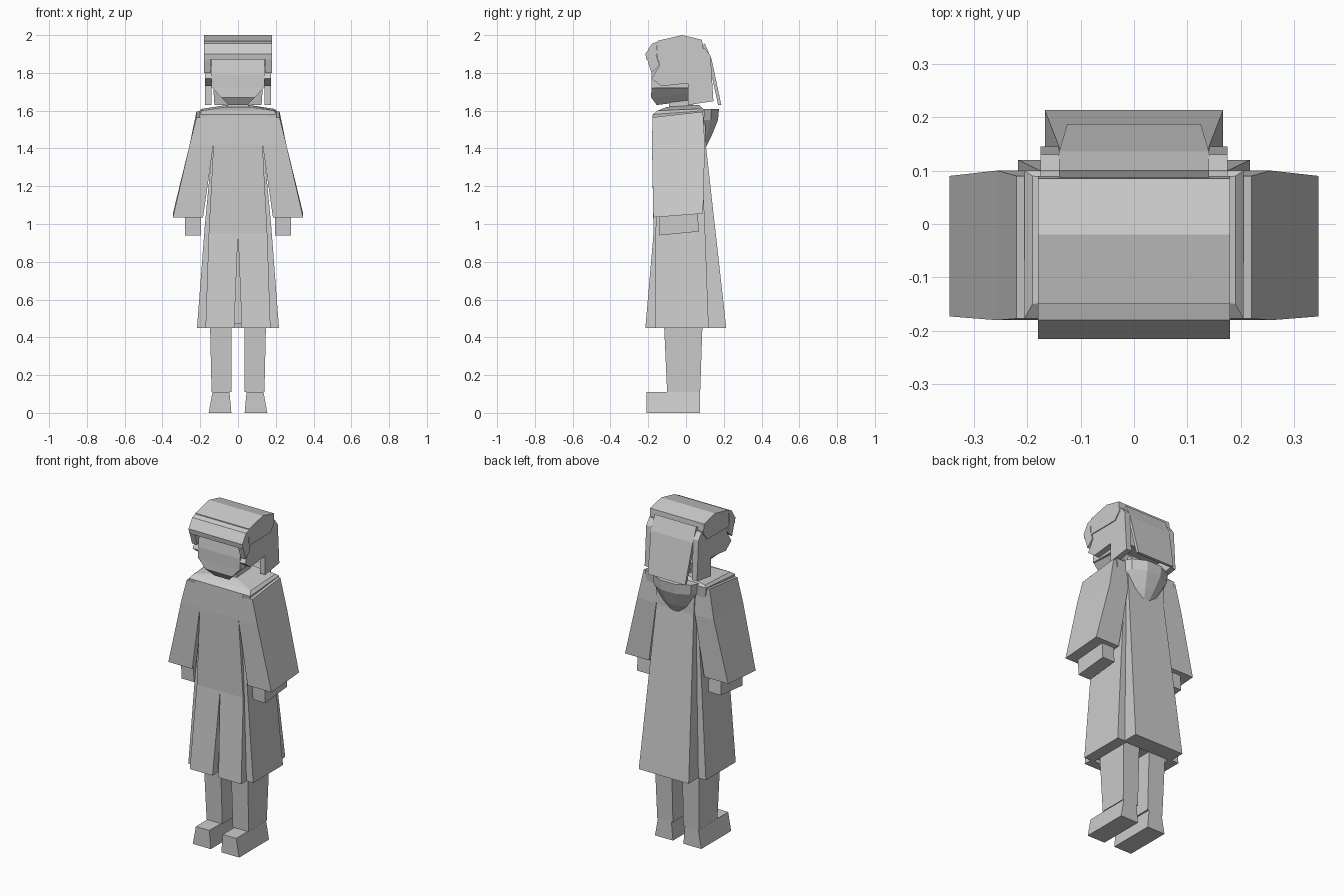
import bpy, bmesh
from math import cos, sin, pi

cube = bpy.data.objects.get("Cube")
if cube:
    bpy.data.objects.remove(cube, do_unlink=True)

# Single flat colour
light_grey = bpy.data.materials.new("light_grey")
light_grey.use_nodes = True
light_grey.diffuse_color = (.6, .6, .6, 1)
shader = light_grey.node_tree.nodes["Principled BSDF"]
shader.inputs["Base Color"].default_value = light_grey.diffuse_color

# Shared heights of the figure
ankle, hem, waist, chest, shoulder, chin, crown = .11, .45, 1, 1.42, 1.58, 1.63, 2
hair_half_width = .18


def loft(name, *rings, mirror=False):
    """Skin between matching closed rings, cap both ends, optionally mirror in x."""
    bm = bmesh.new()
    for side in ((1, -1) if mirror else (1,)):
        rows = [[bm.verts.new((side * x, y, z)) for x, y, z in ring] for ring in rings]
        for low, high in zip(rows, rows[1:]):
            for i in range(len(low)):
                bm.faces.new((low[i - 1], low[i], high[i], high[i - 1]))
        bm.faces.new(rows[0])
        bm.faces.new(rows[-1])
    bmesh.ops.recalc_face_normals(bm, faces=bm.faces)
    mesh = bpy.data.meshes.new(name)
    bm.to_mesh(mesh)
    bm.free()
    mesh.materials.append(light_grey)
    part = bpy.data.objects.new(name, mesh)
    bpy.context.collection.objects.link(part)


def section(height, outer, front, back, inner=None, tilt=0):
    """Rectangle in plan; centred unless an inner edge is given; tilt raises the back."""
    start = -outer if inner is None else inner
    return [(start, front, height), (outer, front, height),
            (outer, back, height + tilt), (start, back, height + tilt)]


def extrude(name, profile, outer, inner=None):
    """Extrude a (y, z) profile across the head, or across both sides of it."""
    start = -outer if inner is None else inner
    rings = [[(x, y, z) for y, z in profile] for x in (start, outer)]
    loft(name, *rings, mirror=inner is not None)


# Feet and legs
loft("foot",
     section(height=0, inner=.035, outer=.155, front=-.21, back=.075),
     section(height=ankle, inner=.045, outer=.135, front=-.21, back=.075), mirror=True)
loft("leg",
     section(height=ankle, inner=.035, outer=.14, front=-.1, back=.075),
     section(height=hem + .1, inner=.035, outer=.15, front=-.12, back=.09), mirror=True)

# Coat: core, side panels, split front skirt, chest and back panel
loft("coat_core",
     section(height=hem + .02, outer=.165, front=-.165, back=.12),
     section(height=waist, outer=.14, front=-.15, back=.09),
     section(height=shoulder, outer=.12, front=-.15, back=.08))
loft("coat_side_panel",
     section(height=hem, inner=.15, outer=.217, front=-.165, back=.12),
     section(height=waist, inner=.13, outer=.175, front=-.16, back=.1),
     section(height=chest, inner=.1, outer=.135, front=-.15, back=.08), mirror=True)
loft("coat_front_skirt",
     section(height=hem, inner=.02, outer=.172, front=-.215, back=-.16),
     section(height=waist - .05, inner=0, outer=.155, front=-.172, back=-.13), mirror=True)
loft("coat_chest",
     section(height=waist - .05, outer=.155, front=-.172, back=-.1),
     section(height=chest, outer=.13, front=-.18, back=-.1),
     section(height=shoulder, outer=.16, front=-.177, back=-.1))
loft("coat_back_panel",
     section(height=hem, outer=.167, front=.11, back=.213),
     section(height=chest, outer=.125, front=.05, back=.105),
     section(height=shoulder, outer=.13, front=.05, back=.1))

# Shoulder yoke rising to the collar
loft("shoulder_yoke",
     section(height=chest + .08, outer=.19, front=-.17, back=.09),
     section(height=shoulder, outer=.205, front=-.177, back=.1, tilt=.02),
     section(height=shoulder + .02, outer=.19, front=-.15, back=.09, tilt=.01),
     section(height=chin - .01, outer=.06, front=-.1, back=.07, tilt=.01))

# Wide sleeves with hands
loft("sleeve",
     section(height=waist + .035, inner=.185, outer=.345, front=-.173, back=.09, tilt=.02),
     section(height=chest, inner=.13, outer=.256, front=-.18, back=.1),
     section(height=shoulder - .015, inner=.1, outer=.22, front=-.177, back=.09, tilt=.03),
     mirror=True)
loft("hand",
     section(height=waist - .06, inner=.197, outer=.28, front=-.14, back=.068, tilt=.02),
     section(height=waist + .07, inner=.197, outer=.28, front=-.145, back=.06, tilt=.02),
     mirror=True)


# Hood hanging behind the neck: half rings shrinking to a low point
def hood_ring(height, size):
    angles = [pi * step / 5 for step in range(6)]
    return [(.16 * size * cos(a), .07 + .11 * size * sin(a), height) for a in angles]


loft("hood", hood_ring(chin - .02, size=1), hood_ring(chin - .08, size=.95),
     hood_ring(chest + .04, size=.6), hood_ring(chest - .04, size=.2))

# Neck, jaw and face
loft("neck",
     section(height=shoulder, outer=.055, front=-.09, back=.04),
     section(height=chin + .07, outer=.055, front=-.09, back=.04))
loft("jaw",
     section(height=chin, outer=.05, front=-.155, back=.01, tilt=.02),
     section(height=chin + .04, outer=.09, front=-.185, back=.01, tilt=.02),
     section(height=chin + .09, outer=.135, front=-.183, back=.01, tilt=.02))
loft("face",
     section(height=chin + .09, outer=.14, front=-.183, back=.1),
     section(height=chin + .16, outer=.14, front=-.183, back=.1),
     section(height=crown - .1, outer=.14, front=-.165, back=.08))

# Hair: crown, overhanging fringe, temples and side panels
fringe_base = crown - .13
extrude("hair_crown", [(-.15, fringe_base), (-.15, crown - .03), (-.02, crown),
                       (.085, crown - .025), (.09, crown - .085), (.05, fringe_base)],
        outer=hair_half_width)
extrude("hair_fringe", [(-.15, crown - .035), (-.18, crown - .045), (-.215, crown - .1),
                        (-.21, fringe_base), (-.16, fringe_base)], outer=hair_half_width)
extrude("hair_temple", [(-.16, crown - .1), (-.21, crown - .1), (-.205, fringe_base),
                        (-.183, 1.8), (-.14, 1.84)], inner=.145, outer=hair_half_width)
extrude("hair_side", [(-.16, 1.92), (.1, 1.93), (.13, 1.89), (.145, 1.65), (.01, chin),
                      (.01, 1.745), (-.13, 1.73), (-.183, 1.77), (-.14, 1.84)],
        inner=.14, outer=.175)

# Bent flap of hair covering the back of the head
loft("hair_back_flap",
     section(height=crown - .055, outer=.14, front=.085, back=.1, tilt=.01),
     section(height=fringe_base, outer=.14, front=.118, back=.136),
     section(height=chin, outer=.125, front=.17, back=.187))
